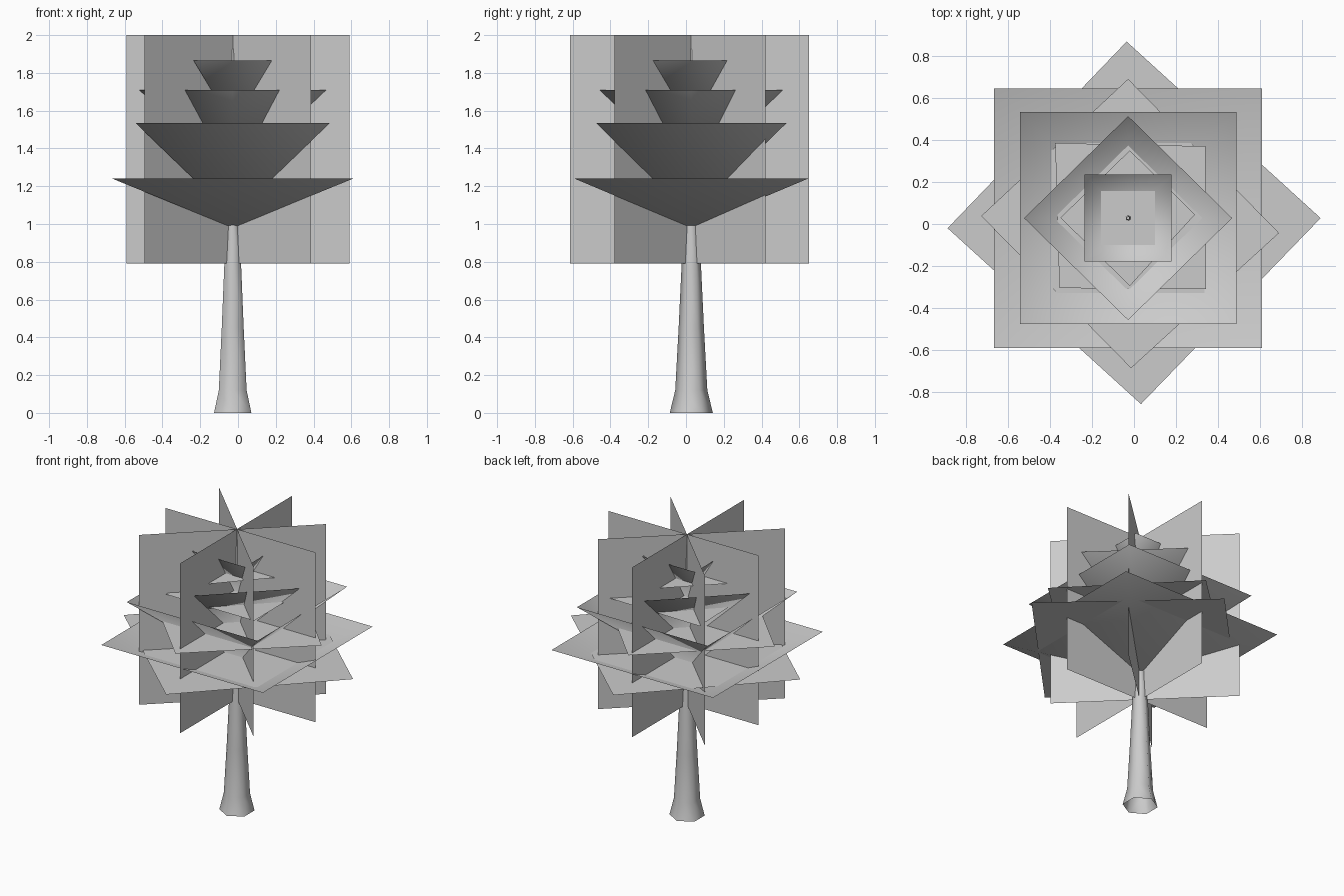
import bpy, math

if "Cube" in bpy.data.objects:
    bpy.data.objects.remove(bpy.data.objects["Cube"])

CX, CY = -0.028, 0.028   # trunk axis


def make(name, verts, faces, smooth=False):
    mesh = bpy.data.meshes.new(name)
    mesh.from_pydata(verts, [], faces)
    mesh.update()
    obj = bpy.data.objects.new(name, mesh)
    bpy.context.collection.objects.link(obj)
    for p in mesh.polygons:
        p.use_smooth = smooth
    return obj


# Six-sided tapering trunk
rings = [(0.0, 0.114), (0.12, 0.085), (0.45, 0.067), (0.79, 0.051), (0.98, 0.037), (1.93, 0.006)]
N = 6
verts = [(CX + r * math.sin(math.tau * i / N), CY + r * math.cos(math.tau * i / N), z)
         for z, r in rings for i in range(N)]
faces = [(k * N + i, k * N + N + i, k * N + N + (i + 1) % N, k * N + (i + 1) % N)
         for k in range(len(rings) - 1) for i in range(N)]
make("trunk", verts, faces, True)

# Upright foliage cards crossing at the trunk
cards = [((-0.59, 0.028), (0.59, 0.028)),
         ((-0.028, -0.613), (-0.028, 0.65)),
         ((-0.485, 0.48), (0.386, -0.378)),
         ((-0.495, -0.407), (0.398, 0.42))]
for a, b in cards:
    make("upright_foliage_card",
         [(*a, 0.79), (*b, 0.79), (*b, 2.0), (*a, 2.0)], [(0, 1, 2, 3)])

# Flat foliage layers: height and four corners
flats = [(1.176, [(-0.887, -0.02), (0.033, -0.857), (0.888, 0.028), (-0.035, 0.868)]),
         (1.39, [(-0.727, 0.038), (-0.014, -0.686), (0.69, -0.043), (-0.028, 0.69)]),
         (1.575, [(-0.355, -0.305), (0.343, -0.31), (0.34, 0.37), (-0.375, 0.385)]),
         (1.735, [(-0.35, 0.03), (-0.02, -0.295), (0.29, 0.045), (-0.02, 0.35)])]
for z, corners in flats:
    make("flat_foliage_layer", [(x, y, z) for x, y in corners], [(0, 1, 2, 3)])

# Upturned bowls: corner radius, turn, rim height, apex height
bowls = [(0.637 * math.sqrt(2), 45, 1.24, 0.98, 0.97),
         (0.515 * math.sqrt(2), 45, 1.535, 1.04, 0.98),
         (0.495, 0, 1.71, 1.24, 0.98),
         (0.207 * math.sqrt(2), 45, 1.865, 1.52, 1.0)]
for r, turn, rim, apex, sy in bowls:
    vs = [(CX, CY, apex)]
    for i in range(4):
        a = math.radians(turn + 90 * i)
        vs.append((CX + r * math.cos(a), CY + sy * r * math.sin(a), rim))
    make("foliage_bowl", vs, [(0, 1 + i, 1 + (i + 1) % 4) for i in range(4)], True)
